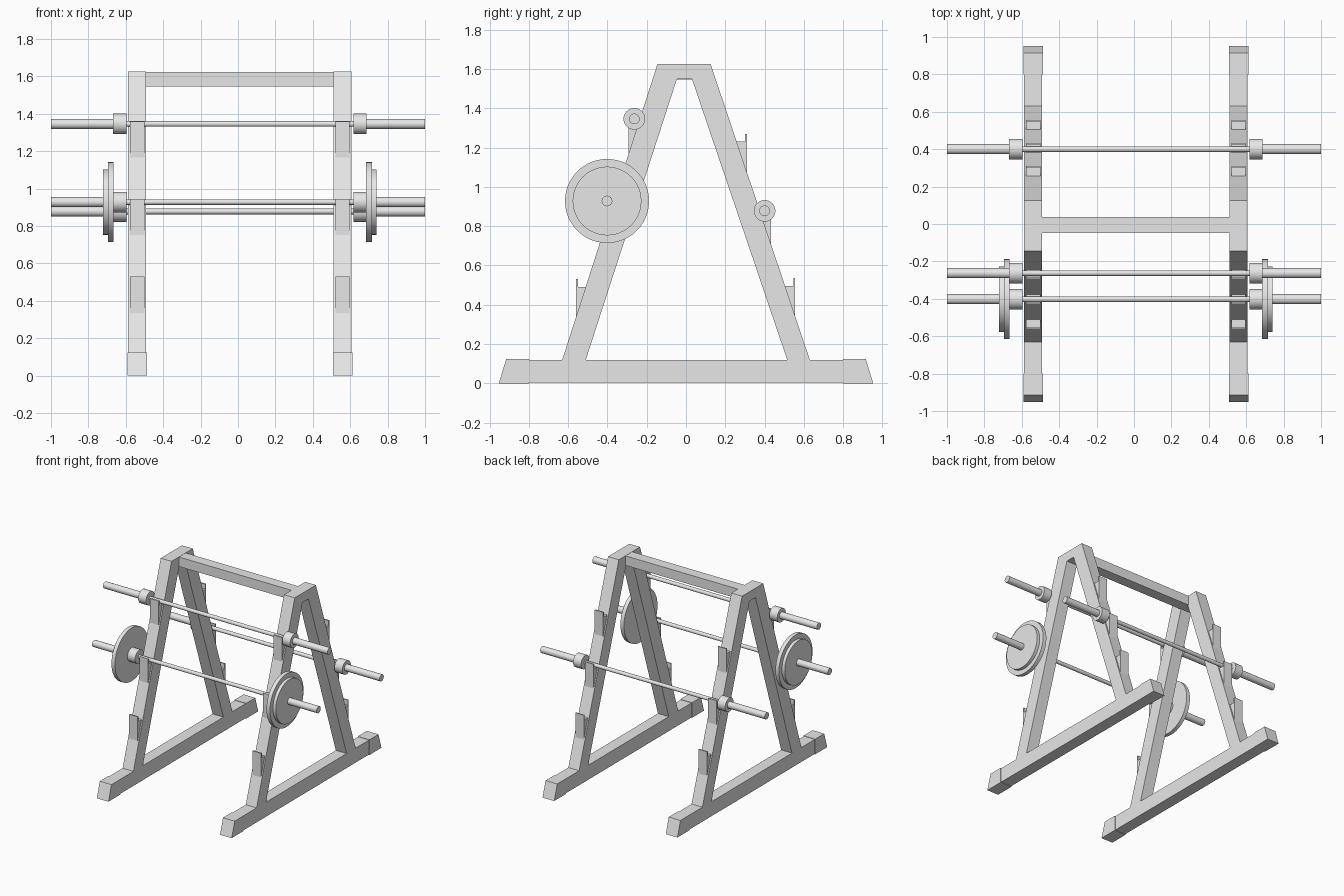
import bpy
import math
from mathutils import Matrix
import bmesh

cube = bpy.data.objects.get("Cube")
if cube:
    bpy.data.objects.remove(cube, do_unlink=True)

grey = bpy.data.materials.new("light grey metal")
grey.use_nodes = True
grey.diffuse_color = (0.8, 0.8, 0.8, 1)
grey.node_tree.nodes["Principled BSDF"].inputs["Base Color"].default_value = (0.8, 0.8, 0.8, 1)

MID = 0.01          # middle of the rack across x
SIDES = (("left", 1), ("right", -1))


def finish(name, bm):
    bmesh.ops.recalc_face_normals(bm, faces=bm.faces)
    mesh = bpy.data.meshes.new(name)
    bm.to_mesh(mesh)
    bm.free()
    mesh.materials.append(grey)
    obj = bpy.data.objects.new(name, mesh)
    bpy.context.collection.objects.link(obj)
    return obj


def plate(name, profile, x0, x1):
    """Extrude a (y, z) outline from x0 to x1."""
    bm = bmesh.new()
    face = bm.faces.new([bm.verts.new((x0, y, z)) for y, z in profile])
    ext = bmesh.ops.extrude_face_region(bm, geom=[face])
    verts = [v for v in ext["geom"] if isinstance(v, bmesh.types.BMVert)]
    bmesh.ops.translate(bm, verts=verts, vec=(x1 - x0, 0, 0))
    return finish(name, bm)


def rod(name, x0, x1, y, z, radius, segments=32):
    """Smooth cylinder lying along x."""
    bm = bmesh.new()
    place = Matrix.Translation(((x0 + x1) / 2, y, z)) @ Matrix.Rotation(math.pi / 2, 4, "Y")
    bmesh.ops.create_cone(bm, cap_ends=True, segments=segments, radius1=radius,
                          radius2=radius, depth=abs(x1 - x0), matrix=place)
    obj = finish(name, bm)
    bpy.ops.object.select_all(action="DESELECT")
    obj.select_set(True)
    bpy.context.view_layer.objects.active = obj
    bpy.ops.object.shade_smooth_by_angle(angle=math.radians(35))
    return obj


def leg_y(end, z):
    """Outer face of the front (-1) or back (1) leg at height z."""
    top = 0.125 if end > 0 else 0.145
    return end * (0.63 - (z - 0.12) * (0.63 - top) / 1.506)


# Outlines of the side frames
A_FRAME = [(-0.63, 0.12), (-0.145, 1.626), (0.125, 1.626), (0.63, 0.12),
           (0.515, 0.12), (0.03, 1.55), (-0.046, 1.55), (-0.51, 0.12)]
RAIL = [(-0.9, 0.003), (0.9, 0.003), (0.9, 0.12), (-0.9, 0.12)]
FOOT = [(0.8, 0), (0.953, 0), (0.915, 0.123), (0.8, 0.123)]
HOOKS = {"front": (-1, (0.33, 0.745, 1.16)), "back": (1, (0.335, 0.70, 1.07))}

for side, s in SIDES:
    cx = MID + s * 0.549
    plate(side + "_a_frame", A_FRAME, cx - 0.048, cx + 0.048)
    plate(side + "_base_rail", RAIL, cx - 0.048, cx + 0.048)
    for where, (end, levels) in HOOKS.items():
        foot = [(end * y, z) for y, z in FOOT]
        plate(f"{side}_{where}_foot_cap", foot, cx - 0.052, cx + 0.052)
        # Bar hooks with a thin raised lip
        for i, z in enumerate(levels):
            out = leg_y(end, z) + end * -0.002
            lip = out - end * 0.01
            seat = z + 0.16
            hook = [(out, z), (out, z + 0.2), (lip, z + 0.2), (lip, seat),
                    (leg_y(end, seat) - end * 0.02, seat),
                    (leg_y(end, z) - end * 0.02, z)]
            plate(f"{side}_{where}_hook_{i + 1}", hook, cx - 0.038, cx + 0.038)

# Top crossbar
plate("top_crossbar", [(-0.048, 1.547), (0.038, 1.547), (0.038, 1.624), (-0.048, 1.624)],
      MID - 0.501, MID + 0.501)

# Barbells: thin grip, collars and end sleeves
BARS = {"upper_front_bar": (-0.263, 1.346), "lower_front_bar": (-0.402, 0.928),
        "back_bar": (0.4, 0.878)}
for name, (y, z) in BARS.items():
    rod(name + "_grip", MID - 0.62, MID + 0.62, y, z, 0.015)
    for side, s in SIDES:
        rod(f"{name}_{side}_collar", MID + s * 0.607, MID + s * 0.677, y, z, 0.055)
        rod(f"{name}_{side}_sleeve", MID + s * 0.66, s * 1.0, y, z, 0.027)

# Weight plates on the lower front bar
y, z = BARS["lower_front_bar"]
for side, s in SIDES:
    rod(side + "_large_weight", MID + s * 0.675, MID + s * 0.706, y, z, 0.214, 48)
    rod(side + "_small_weight", MID + s * 0.704, MID + s * 0.731, y, z, 0.175, 48)
